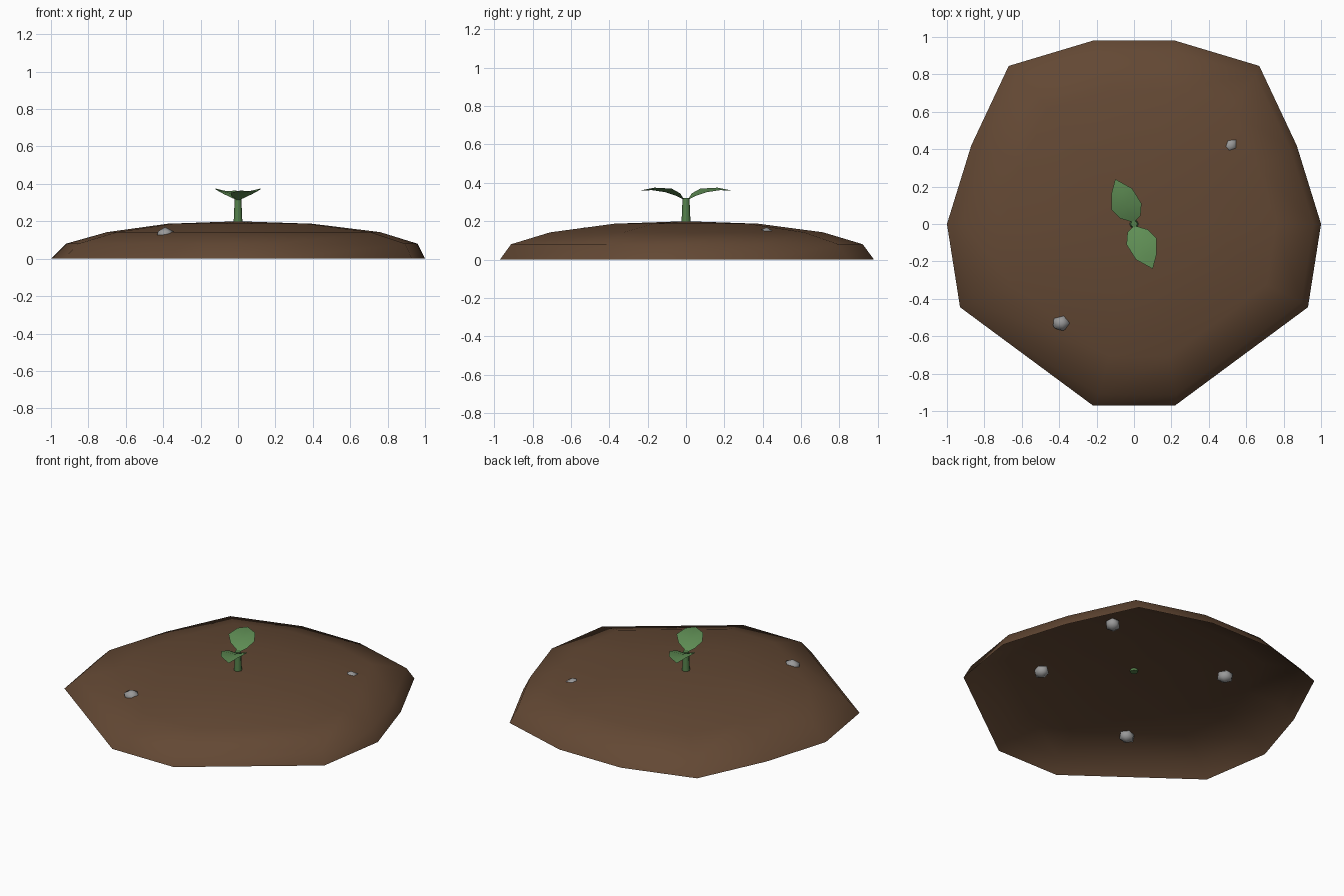
import bpy
import bmesh
import math
from mathutils import Vector, Matrix

cube = bpy.data.objects.get("Cube")
if cube:
    bpy.data.objects.remove(cube)


def material(name, r, g, b):
    m = bpy.data.materials.new(name)
    m.use_nodes = True
    m.diffuse_color = (r, g, b, 1)
    bsdf = m.node_tree.nodes["Principled BSDF"]
    bsdf.inputs["Base Color"].default_value = (r, g, b, 1)
    bsdf.inputs["Roughness"].default_value = 0.9
    return m


soil = material("soil brown", 0.125, 0.065, 0.034)
leaf_green = material("leaf green", 0.115, 0.27, 0.09)
stem_green = material("stem green", 0.09, 0.22, 0.07)
stone = material("stone grey", 0.32, 0.32, 0.32)


def finish(name, bm, mat, smooth=True):
    mesh = bpy.data.meshes.new(name)
    for f in bm.faces:
        f.smooth = smooth
    bm.to_mesh(mesh)
    bm.free()
    mesh.materials.append(mat)
    obj = bpy.data.objects.new(name, mesh)
    bpy.context.collection.objects.link(obj)
    return obj


def bridge(bm, a, b):
    """Join two closed rings of equal length with quads."""
    for i in range(len(a)):
        j = (i + 1) % len(a)
        bm.faces.new((a[i], a[j], b[j], b[i]))


# Soil mound: open dome, irregular twelve-sided rim mirrored across x
half_rim = [(1, 0), (0.87, 0.42), (0.67, 0.845), (0.22, 0.98)]
half_front = [(0.22, -0.97), (0.93, -0.445)]
rim = (half_rim + [(-x, y) for x, y in reversed(half_rim)]
       + [(-x, y) for x, y in reversed(half_front)] + half_front)
# each level: height, scale, sideways shift
levels = [(0, 1, 0), (0.08, 0.94, 0.02), (0.142, 0.73, 0.03), (0.187, 0.385, 0.01)]
bm = bmesh.new()
rings = [[bm.verts.new((x * s + dx, y * s, z)) for x, y in rim] for z, s, dx in levels]
for lower, upper in zip(rings, rings[1:]):
    bridge(bm, lower, upper)
top = bm.verts.new((0, 0, 0.2))
for i, v in enumerate(rings[-1]):
    bm.faces.new((v, rings[-1][(i + 1) % len(rim)], top))
finish("soil_mound", bm, soil)

# Stem: tapered tube, slightly flared at the ground
bm = bmesh.new()
sides = 8
tube = []
for z, r in [(0.185, 0.024), (0.25, 0.021), (0.32, 0.018)]:
    tube.append([bm.verts.new((r * math.cos(a), r * math.sin(a), z))
                 for a in (math.tau * i / sides for i in range(sides))])
for lower, upper in zip(tube, tube[1:]):
    bridge(bm, lower, upper)
bm.faces.new(tube[-1])
bm.faces.new(tube[0][::-1])
stem = finish("stem", bm, stem_green)
for poly in stem.data.polygons:
    poly.use_smooth = abs(poly.normal.z) < 0.9

# Leaves: folded sheets, each row runs outer edge, midrib, inner edge
leaf_rows = [
    [(-0.075, 0.03, 0.345), (-0.03, 0.05, 0.332), (0.035, 0.045, 0.333)],
    [(-0.12, 0.075, 0.37), (-0.04, 0.1, 0.35), (0.04, 0.11, 0.352)],
    [(-0.12, 0.165, 0.375), (-0.065, 0.17, 0.362), (-0.01, 0.19, 0.364)],
]


def leaf(name, turn):
    bm = bmesh.new()
    rows = [[bm.verts.new(p) for p in row] for row in leaf_rows]
    base = bm.verts.new((0, 0.008, 0.31))
    tip = bm.verts.new((-0.1, 0.24, 0.36))
    for k in range(2):
        bm.faces.new((base, rows[0][k + 1], rows[0][k]))
        bm.faces.new((tip, rows[-1][k], rows[-1][k + 1]))
        for a, b in zip(rows, rows[1:]):
            bm.faces.new((a[k], a[k + 1], b[k + 1], b[k]))
    bm.transform(Matrix.Rotation(turn, 4, "Z"))
    finish(name, bm, leaf_green)


leaf("back_leaf", 0)
leaf("front_leaf", math.pi)

# Pebbles: small squashed stones half sunk in the soil
pebbles = [(-0.39, -0.53, 0.128), (0.515, 0.42, 0.128),
           (0.485, -0.265, 0.125), (-0.365, 0.395, 0.115)]
for n, place in enumerate(pebbles):
    bm = bmesh.new()
    bmesh.ops.create_icosphere(bm, subdivisions=1, radius=1)
    bm.transform(Matrix.Translation(Vector(place))
                 @ Matrix.Rotation(n * 0.8, 4, "Z")
                 @ Matrix.Diagonal((0.052, 0.045, 0.041, 1)))
    finish(f"pebble_{n + 1}", bm, stone)
